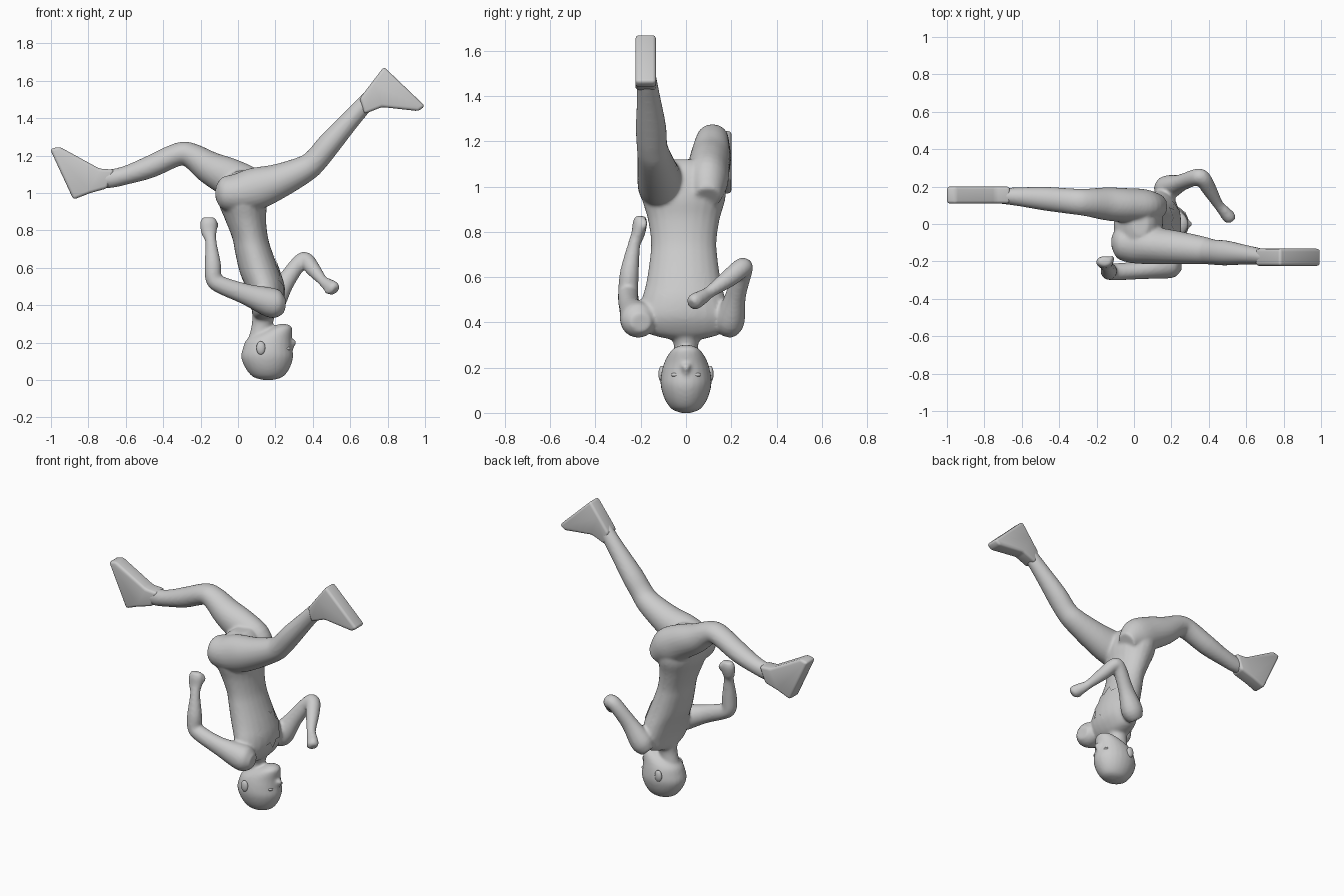
import bpy, bmesh, math
from mathutils import Vector

Y = Vector((0, 1, 0))


def finish(bm, name, smooth=True):
    bmesh.ops.recalc_face_normals(bm, faces=bm.faces)
    me = bpy.data.meshes.new(name)
    bm.to_mesh(me)
    bm.free()
    for p in me.polygons:
        p.use_smooth = smooth
    ob = bpy.data.objects.new(name, me)
    bpy.context.collection.objects.link(ob)
    return ob


def spline(rows, n=4):
    # Catmull-Rom through rows of (x, y, z, half width, half depth)
    out = []
    for i in range(len(rows) - 1):
        p = [rows[max(0, min(len(rows) - 1, i + k))] for k in (-1, 0, 1, 2)]
        for s in range(n):
            t = s / n
            out.append([0.5 * (2 * b + (c - a) * t + (2 * a - 5 * b + 4 * c - d) * t * t
                               + (3 * b - a - 3 * c + d) * t ** 3) for a, b, c, d in zip(*p)])
    return out + [list(rows[-1])]


def loft(bm, rows, level=False, n=24):
    # elliptical tube; level keeps the rings horizontal
    rows = spline(rows)
    pts = [Vector(r[:3]) for r in rows]
    rings = []
    for i, r in enumerate(rows):
        t = Vector((0, 0, 1)) if level else (
            pts[min(i + 1, len(pts) - 1)] - pts[max(i - 1, 0)]).normalized()
        side = (Y - t * Y.dot(t)).normalized()
        dep = t.cross(side)
        ring = []
        for k in range(n):
            a = 2 * math.pi * k / n
            ring.append(bm.verts.new(pts[i] + side * r[3] * math.cos(a) + dep * r[4] * math.sin(a)))
        if rings:
            for k in range(n):
                j = (k + 1) % n
                bm.faces.new((rings[-1][k], rings[-1][j], ring[j], ring[k]))
        rings.append(ring)
    bm.faces.new(rings[0])
    bm.faces.new(rings[-1])


def ball(name, loc, scale):
    bm = bmesh.new()
    bmesh.ops.create_uvsphere(bm, u_segments=20, v_segments=12, radius=1)
    bmesh.ops.scale(bm, vec=scale, verts=bm.verts)
    bmesh.ops.translate(bm, vec=loc, verts=bm.verts)
    return finish(bm, name)


body = bmesh.new()
# head, crown on the ground
loft(body, [(.16, 0, 0, .02, .02), (.16, 0, .016, .062, .078), (.158, 0, .06, .094, .116),
            (.156, 0, .12, .112, .139), (.158, 0, .17, .11, .132), (.168, 0, .22, .097, .119),
            (.205, 0, .26, .077, .085), (.235, 0, .285, .055, .052), (.24, 0, .3, .02, .02)], True)
# nose
loft(body, [(.285, 0, .165, .008, .012), (.29, 0, .185, .013, .017),
            (.292, 0, .207, .02, .02), (.28, 0, .22, .012, .012)], True)
# neck
loft(body, [(.115, 0, .22, .055, .06), (.13, 0, .30, .054, .056), (.14, 0, .37, .08, .065)], True)
# torso, from shoulders up to pelvis
loft(body, [(.135, 0, .325, .07, .045), (.145, -.005, .355, .17, .068), (.155, -.01, .42, .2, .09),
            (.142, -.01, .50, .185, .103), (.115, -.01, .58, .165, .107), (.085, -.01, .68, .15, .1),
            (.065, -.01, .76, .145, .096), (.04, -.01, .86, .16, .11), (.025, -.01, .95, .185, .13),
            (.02, -.01, 1.03, .18, .12), (.03, 0, 1.09, .13, .08), (.035, 0, 1.12, .06, .04)], True)
# forward leg
loft(body, [(-.12, -.1, 1.0, .03, .03), (-.085, -.1, 1.0, .085, .085), (0, -.105, 1.0, .105, .105),
            (.1, -.115, 1.025, .1, .113), (.22, -.125, 1.065, .09, .093), (.36, -.14, 1.13, .075, .072),
            (.42, -.15, 1.18, .068, .065), (.49, -.155, 1.265, .067, .063), (.6, -.165, 1.39, .052, .052),
            (.69, -.175, 1.49, .042, .046), (.74, -.18, 1.54, .036, .042)])
# rear leg
loft(body, [(.14, .095, .95, .06, .06), (.06, .095, 1.02, .09, .11), (-.04, .1, 1.08, .092, .105),
            (-.15, .108, 1.135, .088, .088), (-.25, .115, 1.2, .074, .068), (-.32, .12, 1.207, .069, .062),
            (-.47, .135, 1.14, .064, .06), (-.6, .145, 1.095, .052, .05), (-.7, .15, 1.075, .043, .05),
            (-.78, .155, 1.08, .036, .045)])
# bent arm behind, with fist
loft(body, [(.25, -.2, .4, .045, .04), (.19, -.21, .41, .08, .08), (.04, -.245, .46, .05, .056),
            (-.09, -.255, .508, .046, .047), (-.13, -.255, .54, .044, .044), (-.135, -.25, .62, .042, .044),
            (-.145, -.23, .74, .028, .03), (-.155, -.212, .79, .03, .042),
            (-.157, -.203, .84, .032, .046), (-.157, -.2, .87, .022, .034)])
# bent arm in front, with fist
loft(body, [(.14, .185, .36, .045, .045), (.18, .195, .41, .065, .07), (.25, .22, .52, .045, .05),
            (.33, .25, .63, .044, .042), (.365, .245, .64, .044, .042), (.4, .19, .595, .04, .04),
            (.45, .105, .535, .027, .028), (.48, .07, .51, .03, .035),
            (.51, .035, .49, .034, .038), (.522, .022, .48, .022, .024)])
# thumbs
loft(body, [(-.13, -.2, .80, .012, .014), (-.117, -.185, .83, .014, .014), (-.125, -.18, .855, .008, .008)])
loft(body, [(.475, .075, .50, .012, .012), (.475, .045, .475, .014, .014), (.49, .02, .468, .009, .009)])
body = finish(body, "body")
m = body.modifiers.new("blend", 'REMESH')
m.mode = 'VOXEL'
m.voxel_size = .009
m.use_smooth_shade = True
m = body.modifiers.new("soften", 'SMOOTH')
m.factor = .5
m.iterations = 6

# ears and eyes
for s, side in ((-1, "right"), (1, "left")):
    ball(side + "_ear", (.122, s * .108, .172), (.024, .014, .036))
    ball(side + "_eye", (.266, s * .045, .168), (.014, .022, .01))


# feet: side profiles given width
def foot(name, prof, y, half):
    bm = bmesh.new()
    a = [bm.verts.new((x, y - half, z)) for x, z in prof]
    b = [bm.verts.new((x, y + half, z)) for x, z in prof]
    bm.faces.new(a)
    bm.faces.new(b)
    for i in range(len(prof)):
        j = (i + 1) % len(prof)
        bm.faces.new((a[i], a[j], b[j], b[i]))
    ob = finish(bm, name)
    m = ob.modifiers.new("round", 'BEVEL')
    m.width = .016
    m.segments = 3
    m.limit_method = 'ANGLE'
    m.angle_limit = math.radians(20)


foot("forward_foot", [(.65, 1.505), (.715, 1.59), (.78, 1.675), (1.0, 1.465), (.965, 1.438),
                      (.77, 1.46), (.675, 1.422)], -.178, .046)
foot("rear_foot", [(-.66, 1.125), (-.74, 1.13), (-.955, 1.248), (-1.005, 1.235), (-.88, .965),
                   (-.79, 1.0), (-.7, 1.025)], .155, .046)

# jagged patch lying on the chest
bm = bmesh.new()
N = 16
rim = []
for k in range(N):
    a = 2 * math.pi * k / N
    r = .125 if k % 2 == 0 else .085
    rim.append(bm.verts.new((.32, r * math.cos(a), .535 + r * math.sin(a))))
mid = bm.verts.new((.32, 0, .535))
for k in range(N):
    bm.faces.new((mid, rim[k], rim[(k + 1) % N]))
bmesh.ops.subdivide_edges(bm, edges=bm.edges, cuts=5, use_grid_fill=True)
patch = finish(bm, "chest_patch")
m = patch.modifiers.new("lay_on", 'SHRINKWRAP')
m.target = body
m.wrap_method = 'PROJECT'
m.use_project_x = True
m.use_project_y = m.use_project_z = False
m.use_negative_direction = True
m.use_positive_direction = False
m.offset = .005
